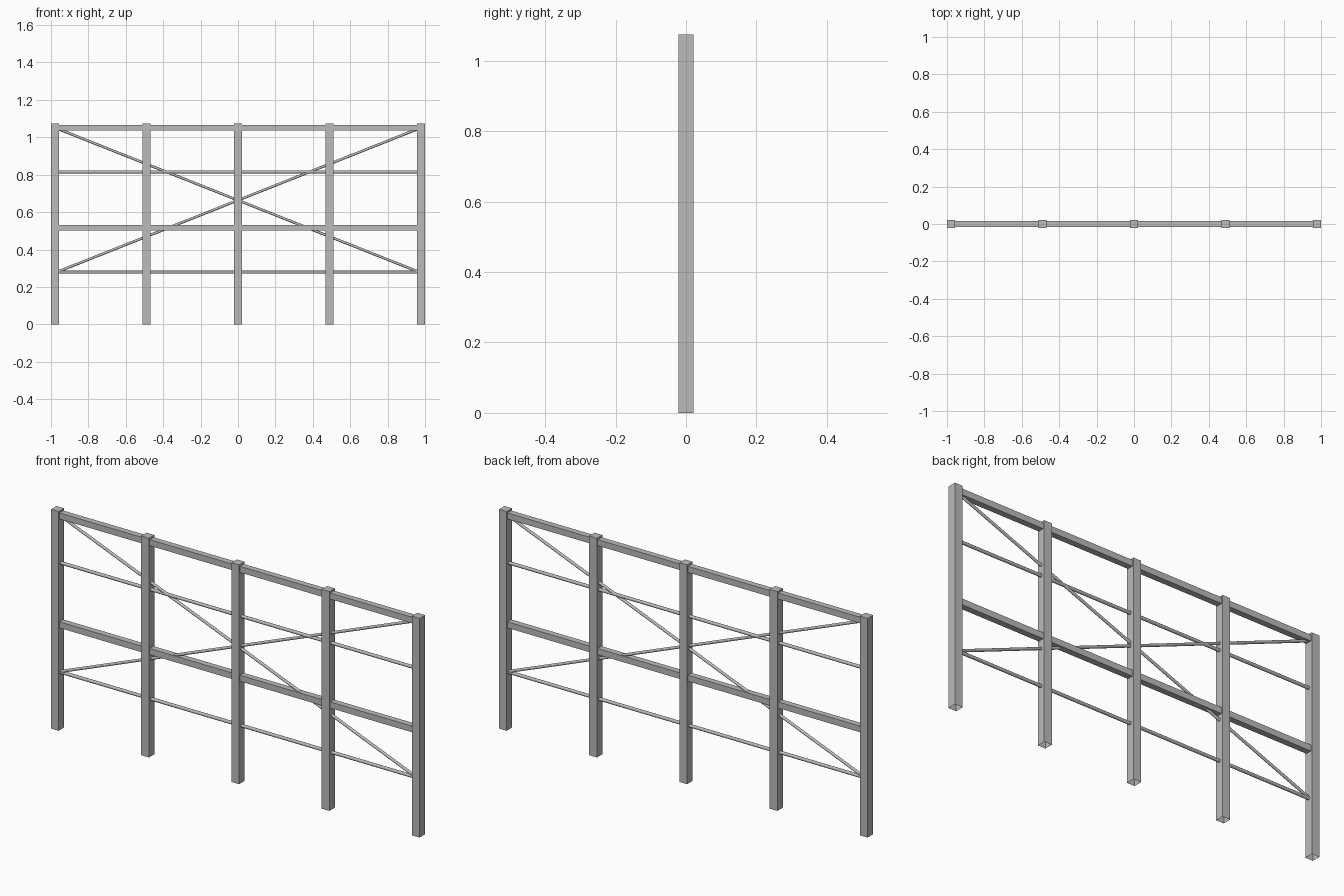
import bpy
import bmesh
from mathutils import Vector

cube = bpy.data.objects.get("Cube")
if cube:
    bpy.data.objects.remove(cube, do_unlink=True)

GREY = (0.5, 0.5, 0.5, 1.0)
steel = bpy.data.materials.new("grey_steel")
steel.use_nodes = True
steel.diffuse_color = GREY
steel.node_tree.nodes["Principled BSDF"].inputs["Base Color"].default_value = GREY

HEIGHT = 1.075   # post height
POST = 0.042     # post width
END = 1 - POST / 2


def finish(name, bm):
    mesh = bpy.data.meshes.new(name)
    bm.to_mesh(mesh)
    bm.free()
    mesh.materials.append(steel)
    obj = bpy.data.objects.new(name, mesh)
    bpy.context.collection.objects.link(obj)
    return obj


def box(name, size, centre, open_bottom=False):
    bm = bmesh.new()
    bmesh.ops.create_cube(bm, size=1)
    bmesh.ops.scale(bm, vec=size, verts=bm.verts)
    bmesh.ops.translate(bm, vec=centre, verts=bm.verts)
    if open_bottom:
        bm.normal_update()
        bottom = [f for f in bm.faces if f.normal.z < -0.5]
        bmesh.ops.delete(bm, geom=bottom, context='FACES_ONLY')
    return finish(name, bm)


def rod(name, start, end, radius):
    start, end = Vector(start), Vector(end)
    axis = end - start
    bm = bmesh.new()
    bmesh.ops.create_cone(bm, cap_ends=True, segments=12, radius1=radius,
                          radius2=radius, depth=axis.length)
    for face in bm.faces:
        face.smooth = len(face.verts) == 4
    obj = finish(name, bm)
    obj.location = (start + end) / 2
    obj.rotation_euler = axis.to_track_quat('Z', 'Y').to_euler()
    return obj


# Five upright hollow posts
for i in range(5):
    x = END * (i - 2) / 2
    box(f"post_{i + 1}", (POST, POST, HEIGHT), (x, 0, HEIGHT / 2), open_bottom=True)

# Square horizontal beams
for name, z in (("top_beam", 1.051), ("middle_beam", 0.517)):
    box(name, (2 * END, 0.03, 0.03), (0, 0, z))

# Thin horizontal rails
for name, z in (("upper_rail", 0.815), ("lower_rail", 0.279)):
    rod(name, (-END, 0, z), (END, 0, z), 0.008)

# Crossed diagonal braces
for name, side in (("right_brace", -1), ("left_brace", 1)):
    rod(name, (side * 0.97, 0, 1.048), (-side * 0.97, 0, 0.279), 0.007)
